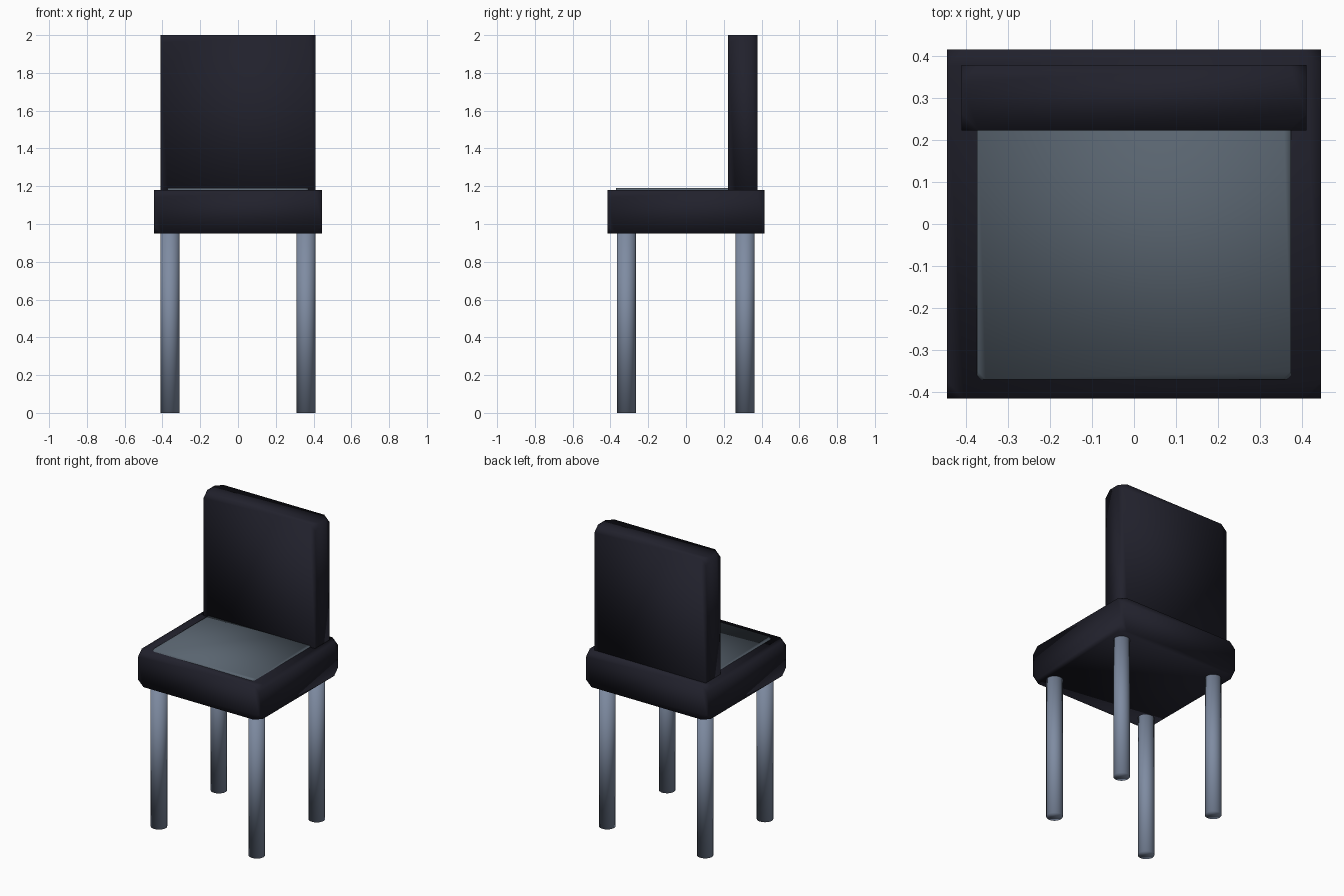
import bpy
import bmesh
from mathutils import Vector

default = bpy.data.objects.get("Cube")
if default:
    bpy.data.objects.remove(default, do_unlink=True)


def material(name, rgb):
    mat = bpy.data.materials.new(name)
    mat.use_nodes = True
    mat.diffuse_color = (*rgb, 1)
    mat.node_tree.nodes["Principled BSDF"].inputs["Base Color"].default_value = (*rgb, 1)
    return mat


black = material("black upholstery", (0.015, 0.015, 0.025))
grey = material("grey cushion fabric", (0.10, 0.128, 0.16))
steel = material("blue grey steel", (0.21, 0.26, 0.36))


def finish(bm, name, mat):
    bmesh.ops.recalc_face_normals(bm, faces=bm.faces)
    mesh = bpy.data.meshes.new(name)
    bm.to_mesh(mesh)
    bm.free()
    mesh.materials.append(mat)
    mesh.shade_smooth()
    obj = bpy.data.objects.new(name, mesh)
    bpy.context.collection.objects.link(obj)
    return obj


def padded_box(name, low, high, cut, mat):
    """Box between two corners with its eight corners snipped off."""
    low, high = Vector(low), Vector(high)
    bm = bmesh.new()
    bmesh.ops.create_cube(bm, size=1)
    bmesh.ops.scale(bm, vec=high - low, verts=bm.verts)
    bmesh.ops.translate(bm, vec=(low + high) / 2, verts=bm.verts)
    bmesh.ops.bevel(bm, geom=bm.verts[:], offset=cut, segments=1,
                    affect='VERTICES')
    return finish(bm, name, mat)


def leg(name, x, y, radius=0.05, height=0.97):
    bm = bmesh.new()
    bmesh.ops.create_cone(bm, cap_ends=True, segments=32, radius1=radius,
                          radius2=radius, depth=height)
    bmesh.ops.translate(bm, vec=(x, y, height / 2), verts=bm.verts)
    return finish(bm, name, steel)


# Seat block, backrest and the thin cushion sunk into the seat
padded_box("seat", (-0.445, -0.415, 0.95), (0.445, 0.415, 1.18), 0.04, black)
padded_box("backrest", (-0.41, 0.223, 1.14), (0.41, 0.378, 2.0), 0.04, black)
padded_box("seat_cushion", (-0.373, -0.37, 1.10), (0.373, 0.35, 1.19), 0.02, grey)

# Four round legs
for depth, y in (("front", -0.316), ("back", 0.313)):
    for side, x in (("left", 0.36), ("right", -0.36)):
        leg(f"{depth}_{side}_leg", x, y)
